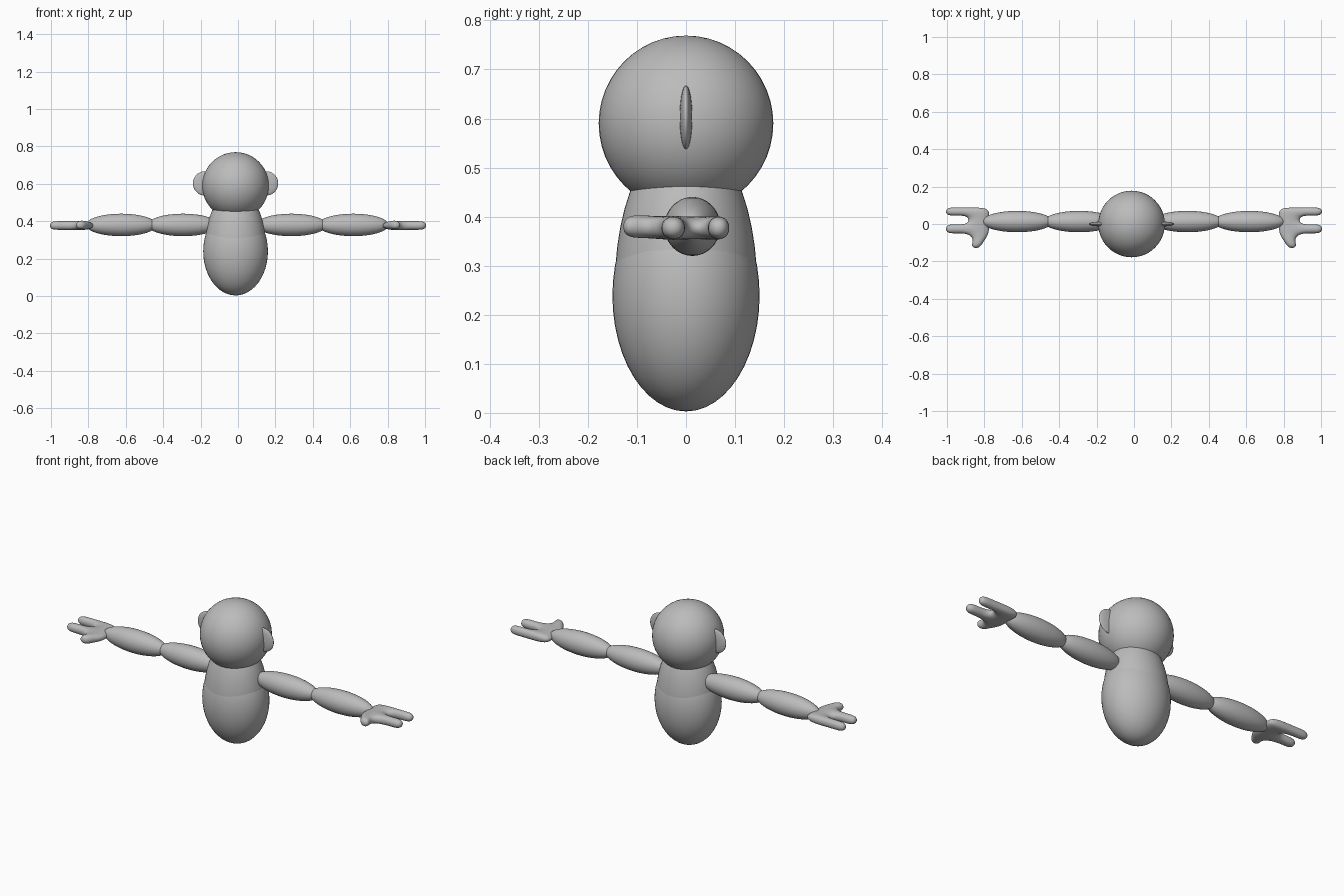
import bpy
import bmesh
from mathutils import Matrix

cube = bpy.data.objects.get("Cube")
if cube:
    bpy.data.objects.remove(cube, do_unlink=True)

grey = bpy.data.materials.new("plain grey")
grey.use_nodes = True
colour = (0.5, 0.5, 0.5, 1)
grey.diffuse_color = colour
grey.node_tree.nodes["Principled BSDF"].inputs["Base Color"].default_value = colour


def finish(name, bm):
    mesh = bpy.data.meshes.new(name)
    bm.to_mesh(mesh)
    bm.free()
    mesh.materials.append(grey)
    mesh.shade_smooth()
    obj = bpy.data.objects.new(name, mesh)
    bpy.context.collection.objects.link(obj)
    return obj


def ellipsoid(name, centre, radii):
    bm = bmesh.new()
    bmesh.ops.create_uvsphere(bm, u_segments=48, v_segments=24, radius=1)
    bm.transform(Matrix.Translation(centre) @ Matrix.Diagonal((*radii, 1)))
    return finish(name, bm)


def hand(name, side):
    # Flat palm with two fingers and a thumb, thickened and rounded
    bm = bmesh.new()
    rows = (0.09, 0.043, 0.0, -0.052)
    cols = (0.77, 0.888, 0.95, 1.01)
    grid = {}

    def point(c, r):
        if (c, r) not in grid:
            grid[c, r] = bm.verts.new((side * cols[c], rows[r], 0.377))
        return grid[c, r]

    cells = [(0, 0), (0, 1), (0, 2)] + [(c, r) for c in (1, 2) for r in (0, 2)]
    for c, r in cells:
        bm.faces.new((point(c, r), point(c, r + 1), point(c + 1, r + 1), point(c + 1, r)))
    a, b = point(0, 3), point(1, 3)
    for x1, y1, x2, y2 in ((0.80, -0.09, 0.857, -0.082), (0.825, -0.135, 0.878, -0.127)):
        c = bm.verts.new((side * x1, y1, 0.38))
        d = bm.verts.new((side * x2, y2, 0.38))
        bm.faces.new((a, c, d, b))
        a, b = c, d
    bmesh.ops.recalc_face_normals(bm, faces=bm.faces)
    obj = finish(name, bm)
    thick = obj.modifiers.new("thickness", "SOLIDIFY")
    thick.thickness = 0.05
    thick.offset = 0
    smooth = obj.modifiers.new("rounding", "SUBSURF")
    smooth.levels = smooth.render_levels = 3


# Head and torso
MID = -0.013
ellipsoid("head", (MID, 0, 0.59), (0.178, 0.178, 0.179))
ellipsoid("chest", (MID, 0, 0.26), (0.163, 0.145, 0.31)).scale = (1, 1, 1)
ellipsoid("belly", (MID, 0, 0.239), (0.173, 0.15, 0.236))

# The chest only shows above the belly
chest = bpy.data.objects["chest"]
bm = bmesh.new()
bm.from_mesh(chest.data)
bmesh.ops.bisect_plane(bm, geom=bm.verts[:] + bm.edges[:] + bm.faces[:],
                       plane_co=(0, 0, 0.26), plane_no=(0, 0, 1), clear_inner=True)
bm.to_mesh(chest.data)
bm.free()

# Ears, arms and hands on both sides
for label, side in (("left", 1), ("right", -1)):
    ellipsoid(label + "_ear", (MID + side * 0.163, 0, 0.602), (0.065, 0.013, 0.065))
    ellipsoid(label + "_upper_arm", (side * 0.29 - 0.004, 0.013, 0.38), (0.19, 0.057, 0.06))
    ellipsoid(label + "_forearm", (side * 0.62 - 0.004, 0.013, 0.38), (0.19, 0.057, 0.06))
    hand(label + "_hand", side)
